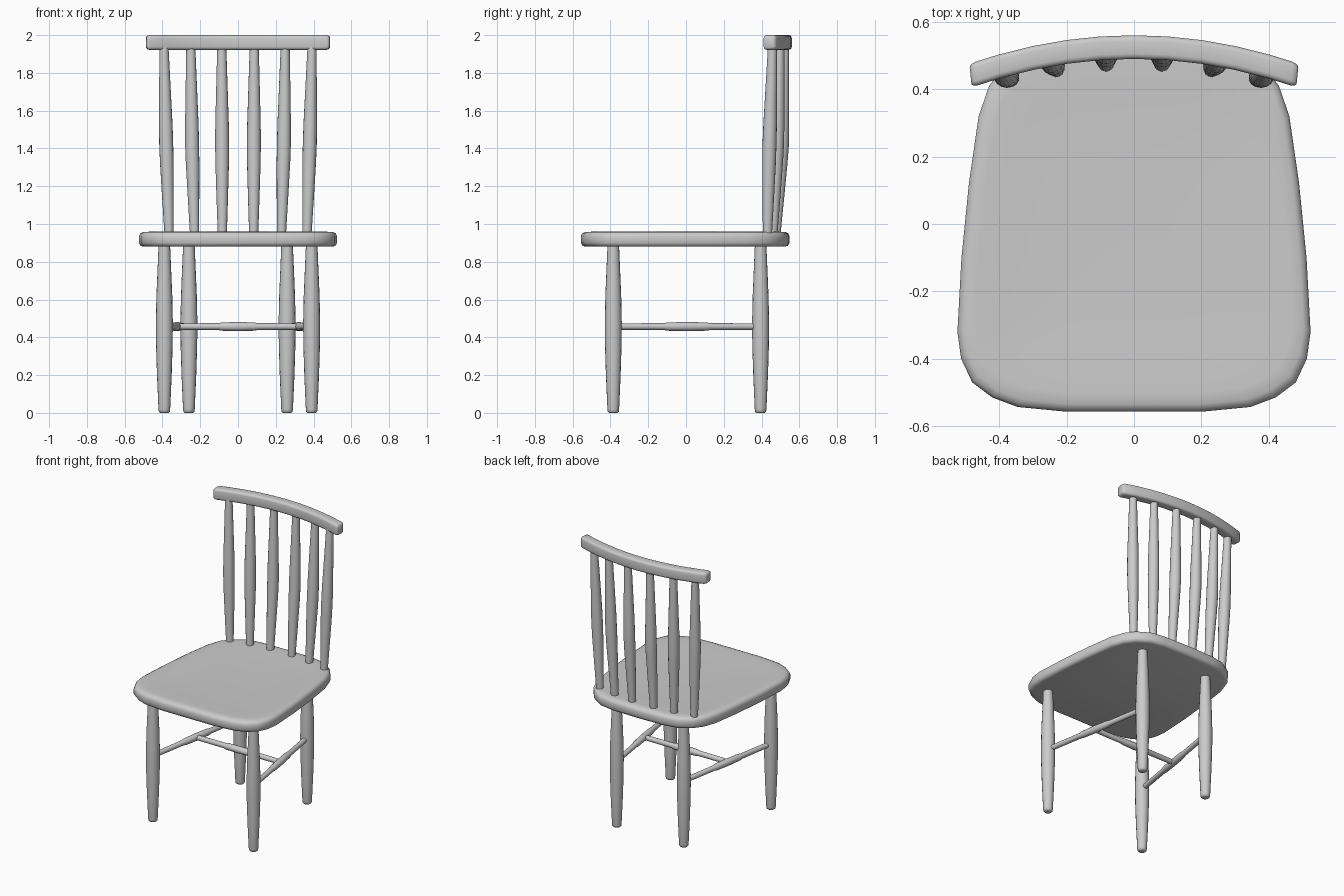
import bpy, bmesh, math
from mathutils import Vector

cube = bpy.data.objects.get("Cube")
if cube:
    bpy.data.objects.remove(cube, do_unlink=True)

grey = bpy.data.materials.new("plain_grey")
grey.use_nodes = True
colour = (0.6, 0.6, 0.6, 1)
grey.diffuse_color = colour
grey.node_tree.nodes["Principled BSDF"].inputs["Base Color"].default_value = colour


def loft(name, rings):
    """Skin a list of point rings and close both ends."""
    bm = bmesh.new()
    loops = [[bm.verts.new(p) for p in ring] for ring in rings]
    n = len(loops[0])
    for a, b in zip(loops, loops[1:]):
        for i in range(n):
            j = (i + 1) % n
            bm.faces.new((a[i], a[j], b[j], b[i]))
    bm.faces.new(loops[0][::-1])
    bm.faces.new(loops[-1])
    bmesh.ops.recalc_face_normals(bm, faces=bm.faces)
    mesh = bpy.data.meshes.new(name)
    bm.to_mesh(mesh)
    bm.free()
    mesh.materials.append(grey)
    obj = bpy.data.objects.new(name, mesh)
    bpy.context.collection.objects.link(obj)
    bpy.ops.object.select_all(action="DESELECT")
    obj.select_set(True)
    bpy.context.view_layer.objects.active = obj
    bpy.ops.object.shade_smooth_by_angle(angle=math.radians(50))
    return obj


def turned(name, path, radii, sides=16):
    """Round bar whose radius changes along a path."""
    turn = (Vector(path[-1]) - Vector(path[0])).to_track_quat("Z", "Y")
    angles = [math.tau * i / sides for i in range(sides)]
    return loft(name, [[Vector(p) + turn @ Vector((r * math.cos(a), r * math.sin(a), 0))
                        for a in angles] for p, r in zip(path, radii)])


# Seat: rounded trapezoid with a soft edge and a shallow dish
half = [(0.2, -0.557), (0.345, -0.543), (0.42, -0.515), (0.48, -0.47), (0.513, -0.4),
        (0.524, -0.32), (0.512, -0.1), (0.49, 0.12), (0.461, 0.32), (0.43, 0.41),
        (0.38, 0.475), (0.3, 0.525), (0.2, 0.543)]
outline = ([(0, -0.557)] + half + [(0, 0.548)] + [(-x, y) for x, y in reversed(half)])
layers = [(0.955, 0.88), (0.985, 0.885), (1, 0.9), (1, 0.935), (0.988, 0.95),
          (0.96, 0.958), (0.9, 0.959), (0.75, 0.955), (0.5, 0.951), (0.1, 0.95)]
loft("seat", [[(x * s, y * s, z) for x, y in outline] for s, z in layers])

# Legs
leg_profile = [(0, 0.022), (0.006, 0.029), (0.02, 0.031), (0.2, 0.039), (0.36, 0.044),
               (0.48, 0.045), (0.62, 0.042), (0.76, 0.036), (0.9, 0.03)]
FRONT, BACK = (0.39, -0.385), (0.26, 0.395)
for side, sx in (("left", 1), ("right", -1)):
    for place, (x, y) in (("front", FRONT), ("back", BACK)):
        turned(f"{place}_leg_{side}", [(sx * x, y, z) for z, _ in leg_profile],
               [r for _, r in leg_profile])

# Stretchers: thin rods with a thicker middle
rod_profile = [(0, 0.017), (0.34, 0.018), (0.37, 0.022), (0.5, 0.024),
               (0.63, 0.022), (0.66, 0.018), (1, 0.017)]


def stretcher(name, start, end):
    a, b = Vector(start), Vector(end)
    turned(name, [a.lerp(b, t) for t, _ in rod_profile], [r for _, r in rod_profile], 12)


H = 0.457
for side, sx in (("left", 1), ("right", -1)):
    stretcher(f"side_stretcher_{side}", (sx * FRONT[0], FRONT[1], H), (sx * BACK[0], BACK[1], H))
stretcher("cross_stretcher", (-0.325, 0, H), (0.325, 0, H))

# Back spindles: (x, y) at foot, bend and top
spindles = {"outer": ((0.365, 0.431), (0.38, 0.442), (0.392, 0.458)),
            "middle": ((0.23, 0.46), (0.243, 0.482), (0.25, 0.497)),
            "inner": ((0.083, 0.476), (0.084, 0.508), (0.086, 0.521))}
for place, (foot, bend, top) in spindles.items():
    for side, sx in (("left", 1), ("right", -1)):
        knots = [Vector((sx * x, y, z)) for (x, y), z in zip((foot, bend, top), (0.94, 1.42, 1.94))]
        path = [knots[0], knots[0].lerp(knots[1], 0.45), knots[0].lerp(knots[1], 0.8), knots[1],
                knots[1].lerp(knots[2], 0.2), knots[1].lerp(knots[2], 0.6), knots[2]]
        turned(f"{place}_spindle_{side}", path,
               [0.024, 0.031, 0.036, 0.037, 0.036, 0.03, 0.024])

# Top rail: rounded box section swept along a shallow arc, with softened ends
section = []
for cx, cz, start in ((1, 1, 0), (-1, 1, 90), (-1, -1, 180), (1, -1, 270)):
    for step in range(4):
        a = math.radians(start + 30 * step)
        section.append((cx * 0.019 + 0.016 * math.cos(a), cz * 0.023 + 0.016 * math.sin(a)))
stations = [(-0.485, 0.72), (-0.48, 0.9), (-0.468, 1)]
stations += [(-0.4 + 0.1 * i, 1) for i in range(9)]
stations += [(-x, s) for x, s in reversed(stations[:3])]
rings = []
for x, s in stations:
    centre_y = 0.525 - 0.36 * x * x
    slope = math.atan(-0.72 * x)
    rings.append([(x - u * s * math.sin(slope) * 0.3, centre_y + u * s, 1.961 + w * s)
                  for u, w in section])
loft("top_rail", rings)
